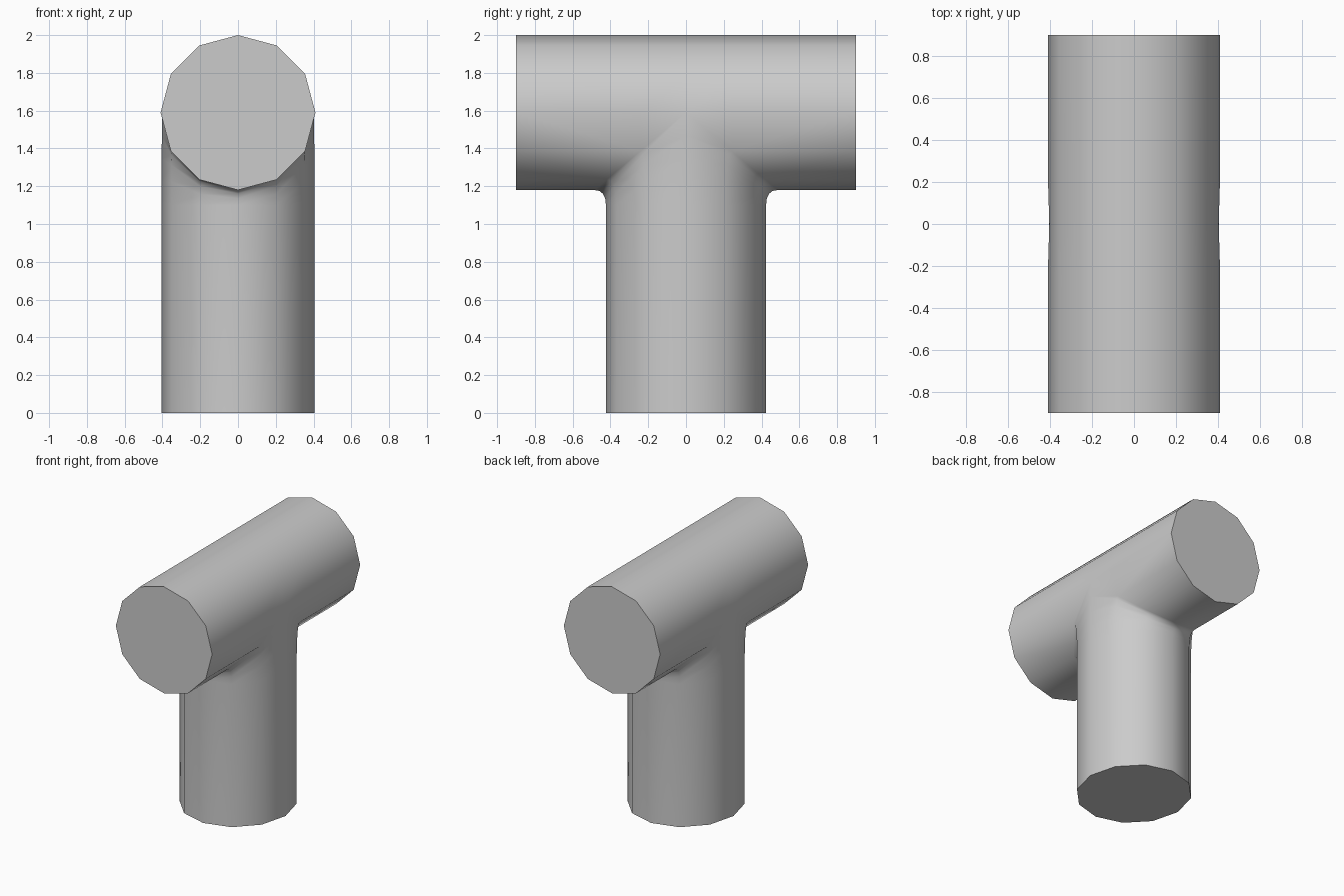
import bpy, bmesh
from math import sin, cos, pi
from mathutils import Vector

if "Cube" in bpy.data.objects:
    bpy.data.objects.remove(bpy.data.objects["Cube"])

N, R, ZC, HALF = 12, 0.41, 1.59, 0.9      # main pipe
RX, RY = 0.405, 0.424                     # upright pipe
bm = bmesh.new()


def face(*pts):
    bm.faces.new([bm.verts.new(p) for p in pts])


def line(j, y):
    """Point on main-pipe edge line j (pinched slightly mid-length at the sides)."""
    t = 2 * pi * j / N
    r = 0.403 if y == 0 and j in (0, 6) else R
    return Vector((r * cos(t), y, ZC + R * sin(t)))


def branch(j):
    """Profile of the upright at side j, from floor through the curved fillet to the main pipe."""
    t = 2 * pi * j / N
    x, s = cos(t), round(sin(t), 6)
    z = ZC - R * abs(s)
    p0 = Vector((RX * x, RY * s, 1.10))
    p1 = Vector((0.5 * (RX + R) * x, RY * s, z))
    p2 = Vector((R * x, 0.485 * s, z))
    if s == 0:
        p2.x = 0.403 * x
        p1 = (p0 + p2) / 2
    pts = [Vector((RX * x, RY * s, 0))]
    for i in range(5):
        u = i / 4
        pts.append(p0 * (1 - u) ** 2 + p1 * 2 * u * (1 - u) + p2 * u * u)
    return pts


# upright pipe with fillet
cols = [branch(j) for j in range(N)]
for j in range(N):
    a, b = cols[j], cols[(j + 1) % N]
    for i in range(5):
        face(a[i], b[i], b[i + 1], a[i + 1])
face(*[c[0] for c in cols])

# upper half of the main pipe
S = 0.2425
ys = [-HALF, -S, 0, S, HALF]
for j in range(6):
    for y0, y1 in zip(ys, ys[1:]):
        face(line(j, y0), line(j, y1), line(j + 1, y1), line(j + 1, y0))

# lower half, around the branch opening
for sy in (1, -1):
    for j in range(6):
        ends = []
        for k in (j, j + 1):
            top = cols[k if sy > 0 else (N - k) % N][-1]
            ends.append((line((N - k) % N, sy * HALF), top,
                         line((N - k) % N, sy * S), k in (0, 6)))
        (e0, b0, s0, f0), (e1, b1, s1, f1) = ends
        face(e0, s0 if f0 else b0, s1 if f1 else b1, e1)
        if f0:
            face(s0, b0, b1)
        if f1:
            face(s1, b1, b0)
    # end cap
    face(*[line(j, sy * HALF) for j in range(N)])

bmesh.ops.remove_doubles(bm, verts=bm.verts, dist=0.0005)
bmesh.ops.recalc_face_normals(bm, faces=bm.faces)
me = bpy.data.meshes.new("tee_pipe")
bm.to_mesh(me)
bm.free()
ob = bpy.data.objects.new("tee_pipe", me)
bpy.context.collection.objects.link(ob)
bpy.context.view_layer.objects.active = ob
ob.select_set(True)
bpy.ops.object.shade_smooth_by_angle(angle=0.85)
